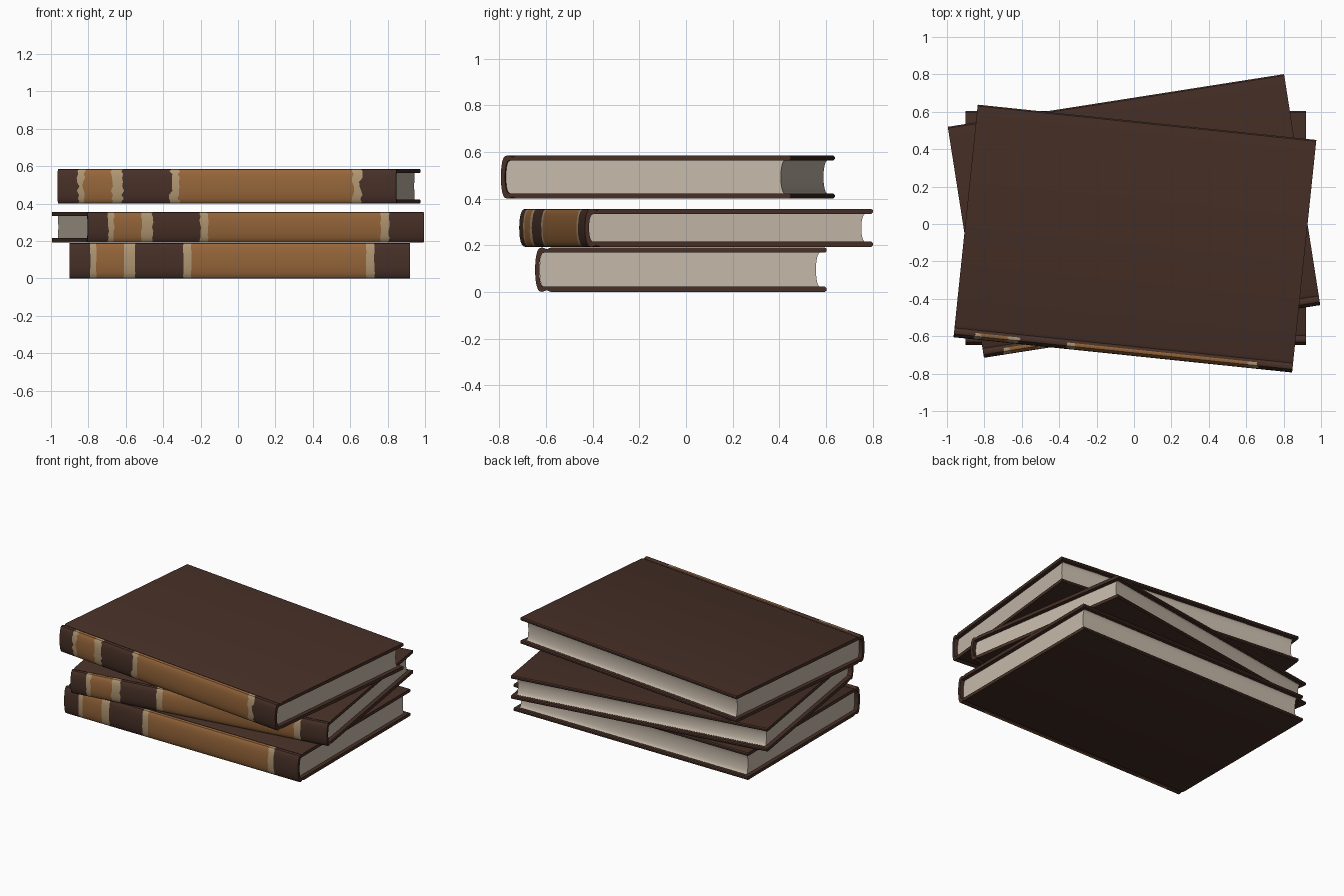
import bpy, bmesh, math, random
from mathutils import Matrix

if "Cube" in bpy.data.objects:
    bpy.data.objects.remove(bpy.data.objects["Cube"])

random.seed(4)


def material(name, rgb):
    m = bpy.data.materials.new(name)
    m.diffuse_color = (*rgb, 1)
    m.use_nodes = True
    m.node_tree.nodes["Principled BSDF"].inputs["Base Color"].default_value = m.diffuse_color
    return m


LEATHER = material("dark brown leather", (0.062, 0.029, 0.020))
OCHRE = material("ochre spine", (0.30, 0.13, 0.042))
TAN = material("pale tan band", (0.43, 0.30, 0.165))
PAPER = material("page paper", (0.56, 0.485, 0.40))

L, W, B = 1.82, 1.25, 0.022          # book length, depth, board thickness
# offsets along the spine and the colour (0 leather, 1 ochre, 2 tan) up to each one
BANDS = [(0, 0), (0.11, 0), (0.142, 2), (0.29, 1), (0.35, 2), (0.608, 0),
         (0.65, 2), (1.585, 1), (1.63, 2), (L, 0)]
ARC = [math.radians(-90 + 180 * i / 12) for i in range(13)]


def loft(name, profile_rows, mats, place, pick, caps):
    """Join rows of (x, y, z) loops with quads, then close both ends."""
    bm = bmesh.new()
    rows = [[bm.verts.new(p) for p in r] for r in profile_rows]
    n = len(rows[0])
    for k in range(len(rows) - 1):
        for i in range(n):
            j = (i + 1) % n
            f = bm.faces.new((rows[k][i], rows[k][j], rows[k + 1][j], rows[k + 1][i]))
            f.material_index = pick(k, i)
    for r in (rows[0], rows[-1]):
        for c in caps:
            bm.faces.new([r[i] for i in c])
    bmesh.ops.recalc_face_normals(bm, faces=bm.faces[:])
    me = bpy.data.meshes.new(name)
    bm.to_mesh(me)
    bm.free()
    for m in mats:
        me.materials.append(m)
    ob = bpy.data.objects.new(name, me)
    bpy.context.collection.objects.link(ob)
    ob.matrix_world = place
    bpy.ops.object.select_all(action='DESELECT')
    ob.select_set(True)
    bpy.context.view_layer.objects.active = ob
    bpy.ops.object.shade_smooth_by_angle(angle=math.radians(35))
    return ob


def book(tag, x, y, z, t, turn, wear):
    place = Matrix.Translation((x, y, z)) @ Matrix.Rotation(math.radians(turn), 4, 'Z')
    e = W / 2
    # cover: C shaped section, lower board, rounded spine, upper board
    out = [(e, 0.006), (e - 0.007, 0), (-0.558, 0), (-0.575, 0.007), (-0.59, 0.001)]
    inn = [(e, B - 0.006), (e - 0.007, B), (-0.558, B), (-0.57, B), (-0.58, B)]
    spine_o = [(-0.597 - 0.028 * max(0, math.cos(a)) ** 0.7, t / 2 * (1 + math.sin(a))) for a in ARC]
    spine_i = [(-0.585 - 0.022 * max(0, math.cos(a)) ** 0.7,
                t / 2 + (t / 2 - B) * math.sin(a)) for a in ARC]

    def flip(ps):
        return [(py, t - pz) for py, pz in reversed(ps)]
    outer = out + spine_o + flip(out)
    inner = inn + spine_i + flip(inn)
    n = len(outer)
    loop = outer + inner[::-1]
    rows = []
    for k, (off, _) in enumerate(BANDS):
        ends = k in (0, len(BANDS) - 1)
        row = []
        for i, (py, pz) in enumerate(loop):
            # worn, slightly ragged band edges on the spine
            j = 0 if ends or not 4 <= i < n - 5 else random.uniform(-wear, wear)
            row.append((off - L / 2 + j, py, pz))
        rows.append(row)
    caps = [(i, i + 1, 2 * n - 2 - i, 2 * n - 1 - i) for i in range(n - 1)]
    loft(tag + "_cover", rows, [LEATHER, OCHRE, TAN], place,
         lambda k, i: BANDS[k + 1][1] if 4 <= i < n - 5 else 0, caps)

    # page block: rounded at the spine, hollow at the fore edge
    h = t / 2 - B + 0.001
    back = [(-0.584 - 0.022 * max(0, math.cos(a)) ** 0.7, t / 2 + h * math.sin(a)) for a in ARC]
    fore = [(0.597 - 0.018 * math.cos(a), t / 2 + h * math.sin(a)) for a in reversed(ARC)]
    prof = back + fore
    m = len(prof)
    strips = [(i, i + 1, m - 2 - i, m - 1 - i) for i in range(len(ARC) - 1)]
    loft(tag + "_pages", [[(s * (L / 2 - 0.028), py, pz) for py, pz in prof] for s in (-1, 1)],
         [PAPER], place, lambda k, i: 0, strips)


book("bottom_book", 0.01, -0.022, 0.0, 0.19, 0, 0.002)
book("middle_book", 0.0, 0.043, 0.193, 0.163, 8.9, 0.004)
book("top_book", 0.005, -0.078, 0.40, 0.185, -5.95, 0.010)
